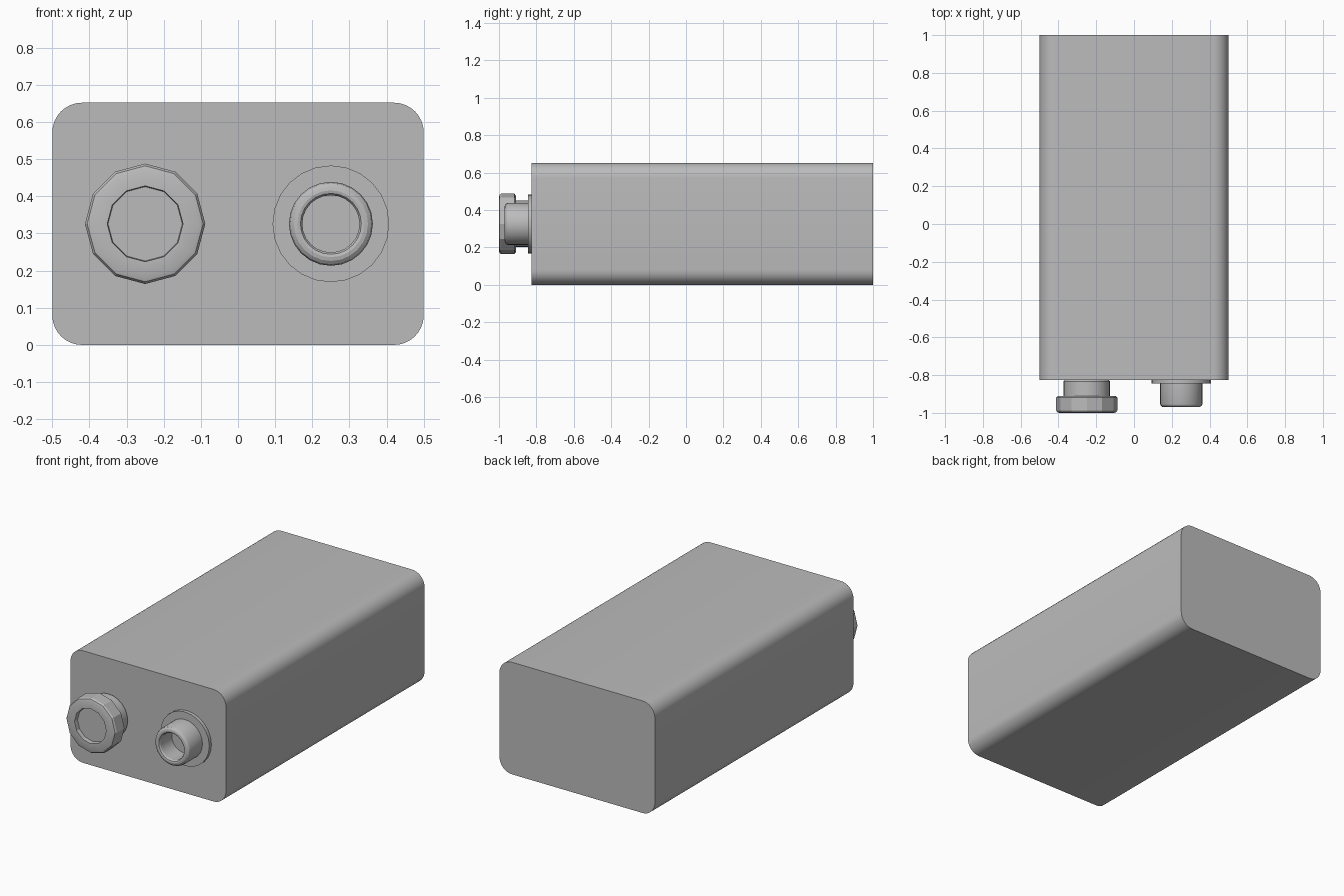
import bpy, bmesh, math
from math import cos, sin, pi

cube = bpy.data.objects.get("Cube")
if cube:
    bpy.data.objects.remove(cube, do_unlink=True)

grey = bpy.data.materials.new("plain grey")
grey.use_nodes = True
COLOUR = (0.5, 0.5, 0.5, 1)
grey.diffuse_color = COLOUR
grey.node_tree.nodes["Principled BSDF"].inputs["Base Color"].default_value = COLOUR

FRONT, BACK, MID = -0.825, 1.0, 0.326


def skin(name, rings, angle=25):
    """Bridge a list of rings of points and cap both ends."""
    bm = bmesh.new()
    loops = [[bm.verts.new(p) for p in ring] for ring in rings]
    n = len(loops[0])
    for a, b in zip(loops, loops[1:]):
        for i in range(n):
            j = (i + 1) % n
            bm.faces.new((a[i], a[j], b[j], b[i]))
    bm.faces.new(loops[0])
    bm.faces.new(loops[-1])
    bmesh.ops.recalc_face_normals(bm, faces=bm.faces)
    mesh = bpy.data.meshes.new(name)
    bm.to_mesh(mesh)
    bm.free()
    mesh.materials.append(grey)
    ob = bpy.data.objects.new(name, mesh)
    bpy.context.collection.objects.link(ob)
    bpy.ops.object.select_all(action='DESELECT')
    ob.select_set(True)
    bpy.context.view_layer.objects.active = ob
    bpy.ops.object.shade_smooth_by_angle(angle=math.radians(angle))
    return ob


def turned(name, x, profile, sides):
    """Lathe (radius, height above the front face) about a y-axis line."""
    rings = [[(x + r * cos(2 * pi * k / sides), FRONT - h,
               MID + r * sin(2 * pi * k / sides)) for k in range(sides)]
             for r, h in profile]
    return skin(name, rings)


def rounded_section(y, half_w, half_h, r, steps=8):
    """Rounded rectangle in the xz plane."""
    pts = []
    for q, (sx, sz) in enumerate([(1, 1), (-1, 1), (-1, -1), (1, -1)]):
        for s in range(steps + 1):
            a = (q + s / steps) * pi / 2
            pts.append((sx * (half_w - r) + r * cos(a), y,
                        MID + sz * (half_h - r) + r * sin(a)))
    return pts


# Case
skin("battery_case", [rounded_section(y, 0.5, MID, 0.08) for y in (FRONT, BACK)])

# Wide terminal: round neck, then a faceted collar with a recessed face
turned("socket_neck", -0.25,
       [(0.115, 0), (0.124, 0.008), (0.124, 0.095)], 24)
turned("socket_collar", -0.25,
       [(0.12, 0.085), (0.152, 0.085), (0.162, 0.093), (0.162, 0.162),
        (0.156, 0.171), (0.145, 0.175), (0.102, 0.175), (0.1, 0.15)], 12)

# Narrow terminal: thin washer, then a round hollow post
turned("post_washer", 0.25, [(0.157, 0), (0.157, 0.02)], 24)
turned("post", 0.25,
       [(0.113, 0.015), (0.113, 0.125), (0.109, 0.136), (0.1, 0.143),
        (0.09, 0.145), (0.082, 0.143), (0.077, 0.135), (0.077, 0.03)], 24)
